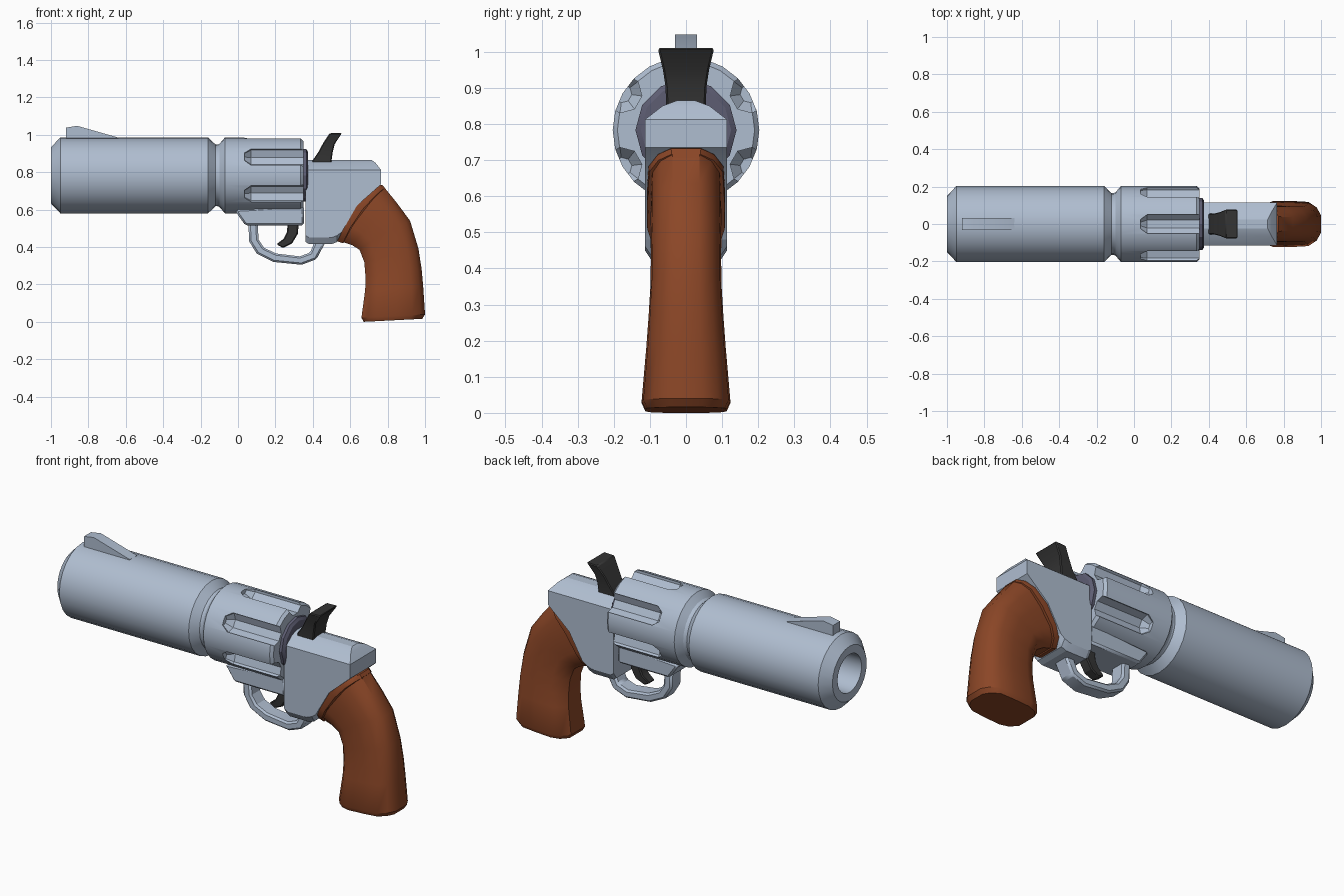
import bpy, bmesh, math
from math import sin, cos, pi, radians

if "Cube" in bpy.data.objects:
    bpy.data.objects.remove(bpy.data.objects["Cube"])

AXIS_Z = 0.783  # height of the barrel axis


def material(name, rgb):
    m = bpy.data.materials.new(name)
    m.diffuse_color = (*rgb, 1)
    m.use_nodes = True
    m.node_tree.nodes["Principled BSDF"].inputs["Base Color"].default_value = m.diffuse_color
    return m


STEEL = material("pale_steel", (0.43, 0.51, 0.63))
DARK = material("dark_metal", (0.035, 0.035, 0.035))
PLATE = material("violet_grey", (0.11, 0.11, 0.17))
WOOD = material("brown_wood", (0.26, 0.062, 0.02))


def finish(name, bm, mat, bevel=0.0, smooth=30):
    bmesh.ops.recalc_face_normals(bm, faces=bm.faces)
    me = bpy.data.meshes.new(name)
    bm.to_mesh(me)
    bm.free()
    ob = bpy.data.objects.new(name, me)
    bpy.context.collection.objects.link(ob)
    me.materials.append(mat)
    if bevel:
        b = ob.modifiers.new("Bevel", "BEVEL")
        b.width, b.segments, b.limit_method = bevel, 1, "ANGLE"
        b.angle_limit = radians(40)
    if smooth:
        shade(ob, smooth)
    return ob


def shade(ob, angle):
    bpy.ops.object.select_all(action="DESELECT")
    ob.select_set(True)
    bpy.context.view_layer.objects.active = ob
    bpy.ops.object.shade_smooth_by_angle(angle=radians(angle))


def loft(bm, rings):
    """Skin a list of equal-length closed rings and cap both ends."""
    vs = [[bm.verts.new(p) for p in r] for r in rings]
    n = len(vs[0])
    for a, b in zip(vs, vs[1:]):
        for i in range(n):
            j = (i + 1) % n
            bm.faces.new((a[i], a[j], b[j], b[i]))
    bm.faces.new(vs[0])
    bm.faces.new(vs[-1])


def loft_part(name, rings, mat, **kw):
    bm = bmesh.new()
    loft(bm, rings)
    return finish(name, bm, mat, **kw)


def prism(name, profile, half, mat, **kw):
    return loft_part(name, [[(x, y, z) for x, z in profile] for y in (-half, half)], mat, **kw)


def ribbon(name, stations, mat, **kw):
    """Four-sided bar through stations (x1, z1, x2, z2, half_width)."""
    rings = [[(x1, -w, z1), (x1, w, z1), (x2, w, z2), (x2, -w, z2)]
             for x1, z1, x2, z2, w in stations]
    return loft_part(name, rings, mat, **kw)


def lathe(name, profile, mat, n=24, smooth=25):
    rings = [[(x, r * cos(2 * pi * i / n), AXIS_Z + r * sin(2 * pi * i / n))
              for i in range(n)] for x, r in profile]
    return loft_part(name, rings, mat, smooth=smooth)


# barrel with hollow bore
lathe("barrel", [(-0.35, 0.105), (-1.0, 0.105), (-1.0, 0.15), (-0.95, 0.203), (-0.16, 0.203),
                 (-0.12, 0.165), (-0.09, 0.165)], STEEL)

# cylinder with six flutes
drum = lathe("cylinder", [(-0.11, 0.165), (-0.10, 0.168), (-0.07, 0.203), (0.335, 0.203),
                          (0.35, 0.19)], STEEL, smooth=0)
bm = bmesh.new()
for k in range(6):
    a = radians(30 + 60 * k)
    cy, cz = 0.203 * cos(a), AXIS_Z + 0.203 * sin(a)
    loft(bm, [[(x, cy + r * cos(a + radians(22.5 + 45 * i)), cz + r * sin(a + radians(22.5 + 45 * i)))
               for i in range(8)] for x, r in ((0.035, 0.026), (0.07, 0.054), (0.4, 0.054))])
cutter = finish("flute_cutter", bm, STEEL, smooth=0)
cutter.hide_render = True
mod = drum.modifiers.new("Flutes", "BOOLEAN")
mod.operation, mod.solver, mod.object = "DIFFERENCE", "EXACT", cutter
bpy.context.view_layer.objects.active = drum
bpy.ops.object.modifier_apply(modifier=mod.name)
bpy.data.objects.remove(cutter)
shade(drum, 25)

# recoil plate between cylinder and frame
lathe("recoil_plate", [(0.34, 0.12), (0.345, 0.14), (0.365, 0.14), (0.375, 0.125)], PLATE, n=12)

# front sight
prism("front_sight", [(-0.92, 0.96), (-0.92, 1.038), (-0.86, 1.048), (-0.64, 0.985), (-0.64, 0.96)],
      0.031, STEEL)

# frame body, narrowing towards its underside
def frame_side(bottom):
    return [(0.362, 0.812), (0.765, 0.812), (0.765, 0.735), (0.635, 0.62), (0.555, 0.48),
            (0.53, bottom + 0.012), (0.50, bottom), (0.38, bottom), (0.362, bottom + 0.012)]


loft_part("frame", [[(x, y, z) for x, z in frame_side(b)]
                    for y, b in ((-0.114, 0.45), (-0.09, 0.415), (0.09, 0.415), (0.114, 0.45))],
          STEEL, smooth=20)

# sloped frame top
loft_part("frame_top", [[(0.362, -w, z), (0.362, w, z), (xe, w, z), (xe, -w, z)]
                        for xe, w, z in ((0.765, 0.114, 0.812), (0.735, 0.065, 0.85),
                                         (0.715, 0.025, 0.865))], STEEL, smooth=20)

# bar below the cylinder
prism("lower_bar", [(-0.01, 0.60), (-0.01, 0.585), (0.04, 0.515), (0.352, 0.515), (0.352, 0.62)],
      0.095, STEEL, bevel=0.01)

# trigger guard
ribbon("trigger_guard", [(0.055, 0.53, 0.105, 0.53, 0.045), (0.06, 0.43, 0.11, 0.44, 0.045),
                         (0.10, 0.365, 0.14, 0.395, 0.045), (0.19, 0.32, 0.205, 0.365, 0.045),
                         (0.34, 0.305, 0.33, 0.35, 0.045), (0.42, 0.335, 0.385, 0.37, 0.045),
                         (0.475, 0.44, 0.42, 0.45, 0.045)], STEEL, bevel=0.01)

# trigger
ribbon("trigger", [(0.265, 0.53, 0.325, 0.53, 0.03), (0.262, 0.48, 0.32, 0.47, 0.03),
                   (0.245, 0.445, 0.29, 0.42, 0.03), (0.205, 0.415, 0.24, 0.395, 0.025)],
       DARK, bevel=0.006)

# hammer, flaring towards the spur
ribbon("hammer", [(0.393, 0.835, 0.50, 0.835, 0.055), (0.40, 0.865, 0.50, 0.86, 0.055),
                  (0.428, 0.905, 0.506, 0.905, 0.057), (0.455, 0.955, 0.517, 0.95, 0.064),
                  (0.49, 1.008, 0.556, 1.01, 0.078)], DARK, bevel=0.005)

# grip: rounded sections from front edge to back edge
SECTION = [(0, 0.5), (0.1, 0.85), (0.25, 1), (0.55, 1), (0.8, 0.96), (0.93, 0.72), (1, 0.38)]
LOOP = SECTION + [(t, -s) for t, s in reversed(SECTION)]


def grip_ring(x1, z1, x2, z2, half, bow=0.0):
    dx, dz = x2 - x1, z2 - z1
    d = math.hypot(dx, dz)
    return [(x1 + dx * t - dz / d * bow * 4 * t * (1 - t), s * half,
             z1 + dz * t + dx / d * bow * 4 * t * (1 - t)) for t, s in LOOP]


loft_part("grip", [grip_ring(*g) for g in (
    (0.565, 0.425, 0.785, 0.715, 0.097, 0.02), (0.61, 0.41, 0.85, 0.635, 0.098, 0.015),
    (0.65, 0.385, 0.92, 0.54, 0.097, 0.01), (0.675, 0.32, 0.965, 0.39, 0.098, 0),
    (0.682, 0.24, 0.982, 0.28, 0.104, 0), (0.68, 0.17, 0.99, 0.19, 0.110, 0),
    (0.66, 0.022, 1.0, 0.04, 0.123, 0), (0.672, 0.0, 0.985, 0.016, 0.112, 0))], WOOD, smooth=35)

# raised collar where the grip meets the frame
loft_part("grip_collar", [grip_ring(*g) for g in (
    (0.50, 0.44, 0.74, 0.735, 0.106, 0.03), (0.545, 0.426, 0.772, 0.732, 0.108, 0.03),
    (0.562, 0.420, 0.785, 0.716, 0.106, 0.026))], WOOD)
